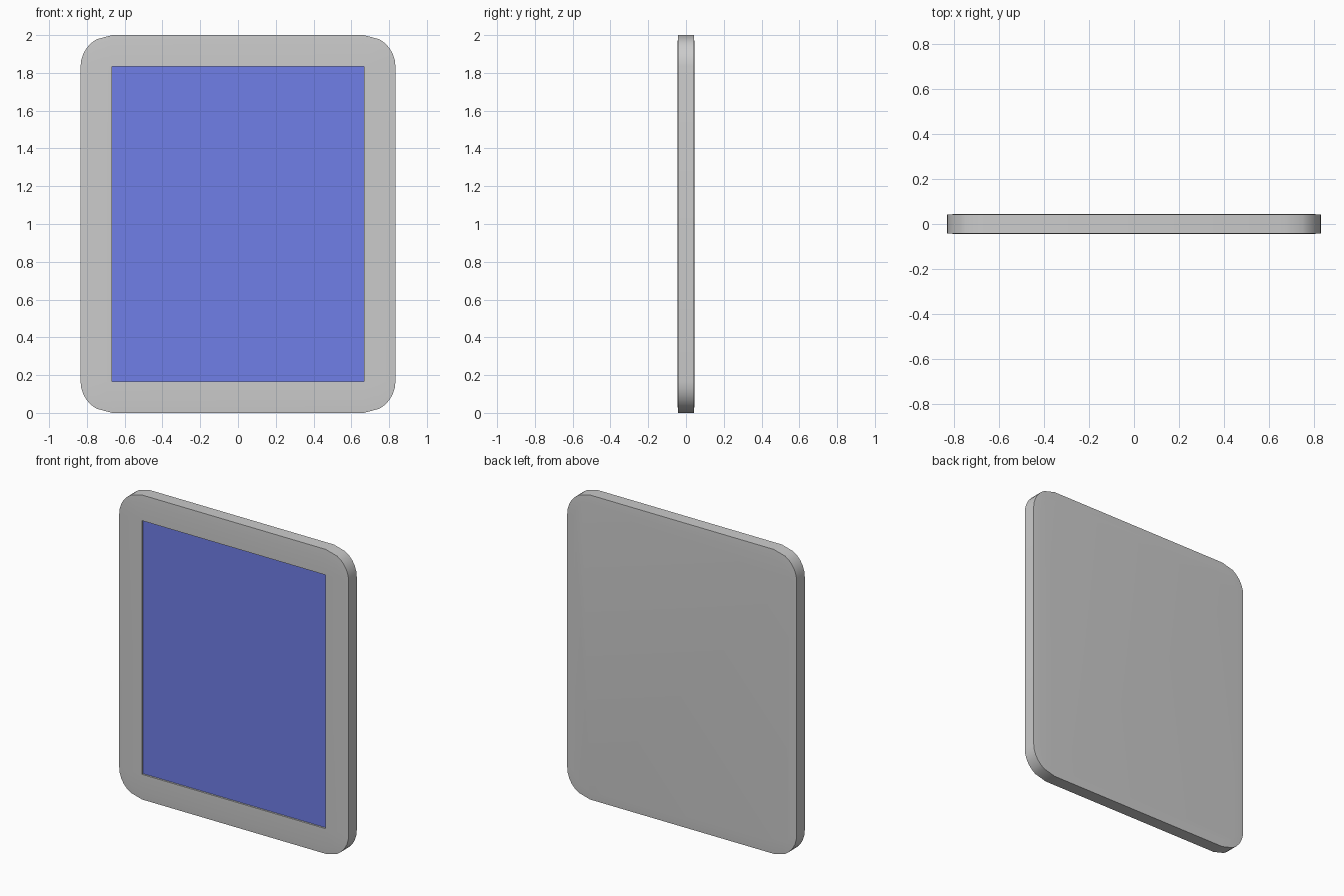
import bpy
import bmesh
from math import radians, sin, cos

if "Cube" in bpy.data.objects:
    bpy.data.objects.remove(bpy.data.objects["Cube"])

HALF_W, CENTRE_Z, HALF_H = 0.667, 1.0, 0.833   # screen rectangle
ANGLES = [0, 12, 24, 36, 48, 60, 90]           # corner facets


def corner_ring(r):
    """Outline at distance r around the screen rectangle, as (x, z)."""
    quarter = [(HALF_W + r * cos(radians(a)), HALF_H + r * sin(radians(a)))
               for a in ANGLES]
    half = quarter + [(-x, z) for x, z in reversed(quarter)]
    return half + [(-x, -z) for x, z in half]


def make_object(name, bm):
    bmesh.ops.remove_doubles(bm, verts=bm.verts, dist=1e-5)
    bmesh.ops.recalc_face_normals(bm, faces=bm.faces)
    mesh = bpy.data.meshes.new(name)
    bm.to_mesh(mesh)
    bm.free()
    obj = bpy.data.objects.new(name, mesh)
    bpy.context.collection.objects.link(obj)
    return obj


# tablet body: rings from the recess floor, over the bezel, to the back
bm = bmesh.new()
sections = [(0.0, -0.030), (0.0, -0.045), (0.117, -0.045), (0.1667, -0.042),
            (0.1667, 0.042), (0.117, 0.045)]
rings = [[bm.verts.new((x, y, CENTRE_Z + z)) for x, z in corner_ring(r)]
         for r, y in sections]
for a, b in zip(rings, rings[1:]):
    for i in range(len(a)):
        j = (i + 1) % len(a)
        bm.faces.new((a[i], a[j], b[j], b[i]))
bm.faces.new(rings[0])
bm.faces.new(rings[-1])
body = make_object("tablet_body", bm)
bpy.context.view_layer.objects.active = body
body.select_set(True)
bpy.ops.object.shade_smooth_by_angle(angle=radians(35))

# screen panel set into the recess
bm = bmesh.new()
bm.faces.new([bm.verts.new((sx * HALF_W, -0.033, CENTRE_Z + sz * HALF_H))
              for sx, sz in ((-1, -1), (1, -1), (1, 1), (-1, 1))])
bm.normal_update()
screen = make_object("screen", bm)
if screen.data.polygons[0].normal.y > 0:
    screen.data.flip_normals()
blue = bpy.data.materials.new("screen_blue")
blue.diffuse_color = (0.16, 0.21, 0.8, 1)
blue.use_nodes = True
blue.node_tree.nodes["Principled BSDF"].inputs["Base Color"].default_value = blue.diffuse_color
screen.data.materials.append(blue)
